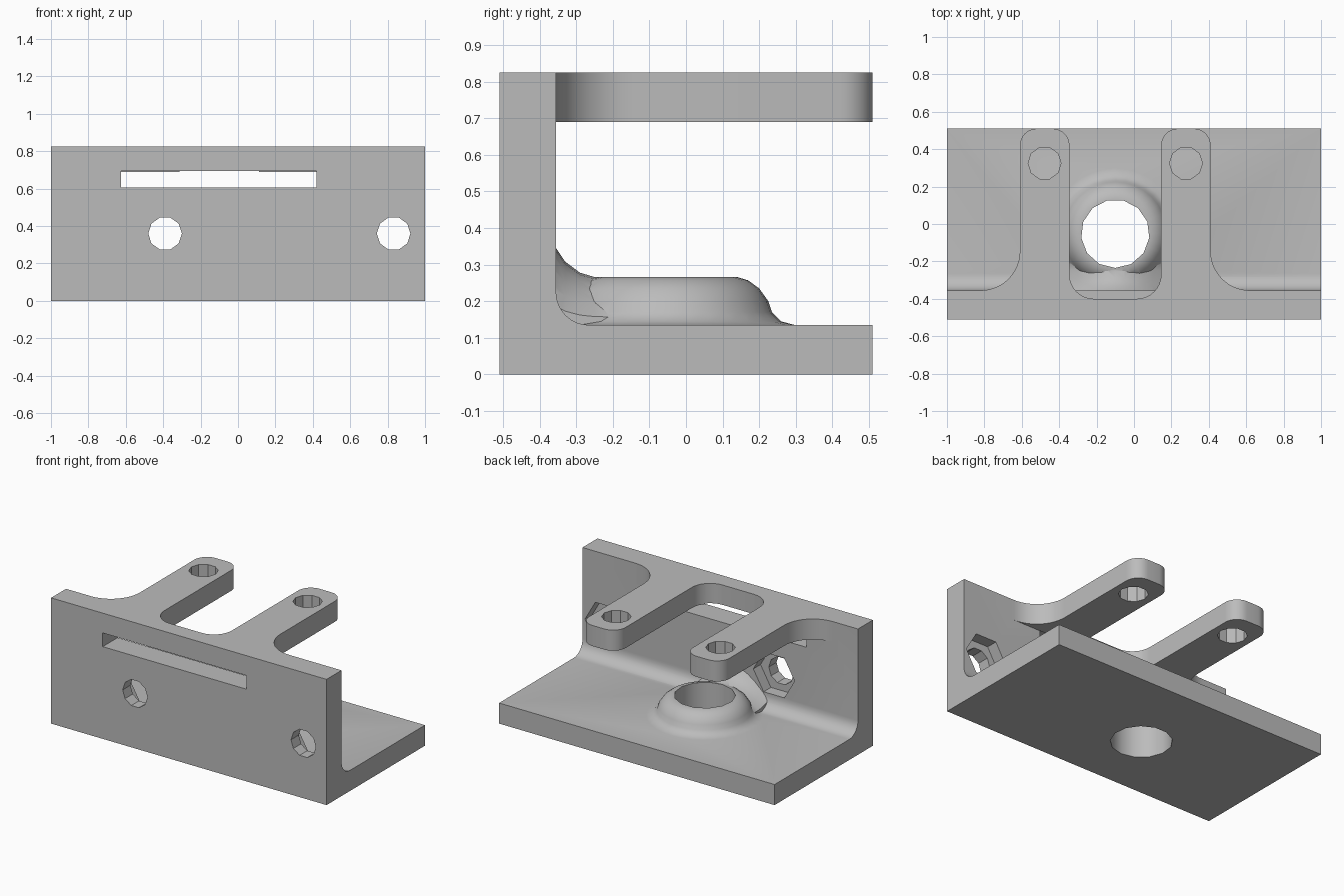
import bpy, bmesh
from math import sin, cos, pi, radians
from mathutils import Matrix, Vector

cube = bpy.data.objects.get("Cube")
if cube:
    bpy.data.objects.remove(cube, do_unlink=True)

AXIS = -0.1          # x of the plane the arms and boss are symmetric about
BASE_TOP, ARM_BOTTOM, TOP = 0.135, 0.69, 0.825
BACK, WALL, FRONT = 0.51, -0.355, -0.51


def arc(cx, cy, r, a0, a1, n=8):
    steps = [radians(a0 + (a1 - a0) * i / n) for i in range(n + 1)]
    return [(cx + r * cos(a), cy + r * sin(a)) for a in steps]


def mirrored(half):
    """Close a half outline about the symmetry plane."""
    return [(AXIS + u, v) for u, v in half] + [(AXIS - u, v) for u, v in reversed(half)]


def loft(name, sections):
    """Solid through a row of matching closed sections."""
    bm = bmesh.new()
    rings = [[bm.verts.new(p) for p in s] for s in sections]
    n = len(rings[0])
    for a, b in zip(rings, rings[1:]):
        for i in range(n):
            j = (i + 1) % n
            bm.faces.new((a[i], a[j], b[j], b[i]))
    bm.faces.new(rings[0])
    bm.faces.new(rings[-1])
    bmesh.ops.recalc_face_normals(bm, faces=bm.faces)
    mesh = bpy.data.meshes.new(name)
    bm.to_mesh(mesh)
    bm.free()
    obj = bpy.data.objects.new(name, mesh)
    bpy.context.collection.objects.link(obj)
    return obj


def prism_z(name, outline, z0, z1):
    return loft(name, [[(x, y, z) for x, y in outline] for z in (z0, z1)])


def prism_y(name, outline, y0, y1):
    return loft(name, [[(x, y, z) for x, z in outline] for y in (y0, y1)])


def combine(target, tool, operation):
    mod = target.modifiers.new(operation.title(), 'BOOLEAN')
    mod.operation, mod.solver, mod.object = operation, 'EXACT', tool
    bpy.context.view_layer.objects.active = target
    bpy.ops.object.modifier_apply(modifier=mod.name)
    bpy.data.objects.remove(tool, do_unlink=True)


def polygon(cx, cy, r, n, start=0):
    return arc(cx, cy, r, start, start + 360, n)[:-1]


# Angle section with a rounded inner corner
fillet = 0.09
profile = [(FRONT, 0), (BACK, 0), (BACK, BASE_TOP)]
profile += arc(WALL + fillet, BASE_TOP + fillet, fillet, 270, 180)
profile += [(WALL, TOP), (FRONT, TOP)]
bracket = loft("angle_bracket", [[(x, y, z) for y, z in profile] for x in (-1, 1)])

# Twin arm plate, with flared roots and rounded outer tips
half = [(0.72, -0.45)] + arc(0.72, -0.145, 0.21, 270, 180, 12) + arc(0.42, 0.42, 0.09, 0, 90)
combine(bracket, prism_z("arm_plate", mirrored(half), ARM_BOTTOM, TOP), 'UNION')

# Round boss on the base, turned from a rounded profile
boss_profile = [(0.355, 0.05), (0.355, 0.133), (0.31, 0.145), (0.285, 0.17), (0.275, 0.2),
                (0.25, 0.235), (0.22, 0.257), (0.19, 0.266)]
boss = loft("boss", [[(x, y, z) for x, y in polygon(AXIS, -0.05, r, 32)]
                     for r, z in boss_profile])
combine(bracket, boss, 'UNION')

# Blend between boss and wall, fading out to both sides
blend_profile = [(-0.4, 0), (-0.2, 0), (-0.2, 0.13), (-0.25, 0.133), (-0.29, 0.145),
                 (-0.33, 0.175), (-0.357, 0.215), (-0.4, 0.215)]
sections = []
for i in range(-5, 6):
    t = i / 5
    height = 0.35 + 0.65 * cos(t * pi / 2)
    sections.append([(AXIS + 0.25 * t, y, 0.1 + (z + 0.033) * height if z else 0.05)
                     for y, z in blend_profile])
combine(bracket, loft("boss_blend", sections), 'UNION')

# Gap between the arms, biting into the wall and rounding the inner tips
half = [(0, -0.4)] + arc(0.115, -0.27, 0.13, 270, 360) + arc(0.335, 0.42, 0.09, 180, 90)
half += [(0.335, 0.6), (0, 0.6)]
outline = mirrored(half[1:-1])
combine(bracket, prism_z("arm_gap", outline, ARM_BOTTOM, TOP + 0.1), 'DIFFERENCE')

# Bore through boss and base, and a hole in each arm tip
combine(bracket, prism_z("bore", polygon(AXIS, -0.052, 0.183, 13, -90), -0.1, 0.5), 'DIFFERENCE')
for side in (-1, 1):
    hole = polygon(AXIS + side * 0.378, 0.325, 0.088, 10)
    combine(bracket, prism_z("arm_hole", hole, 0.6, 0.9), 'DIFFERENCE')

# Wall screw holes with hexagonal nut pockets behind
for x in (-0.39, 0.832):
    combine(bracket, prism_y("screw_hole", polygon(x, 0.36, 0.09, 10), -0.6, -0.3), 'DIFFERENCE')
    combine(bracket, prism_y("nut_pocket", polygon(x, 0.36, 0.15, 6), -0.43, -0.3), 'DIFFERENCE')

# Long slot through the wall
slot = [(-0.625, 0.605), (0.42, 0.605), (0.42, 0.695), (-0.625, 0.695)]
combine(bracket, prism_y("wall_slot", slot, -0.6, WALL + 0.001), 'DIFFERENCE')

# Single grey material and shading
grey = bpy.data.materials.new("plain_grey")
grey.use_nodes = True
colour = (0.5, 0.5, 0.5, 1)
grey.diffuse_color = colour
grey.node_tree.nodes["Principled BSDF"].inputs["Base Color"].default_value = colour
bracket.data.materials.clear()
bracket.data.materials.append(grey)
for face in bracket.data.polygons:
    face.material_index = 0
bpy.ops.object.select_all(action='DESELECT')
bracket.select_set(True)
bpy.context.view_layer.objects.active = bracket
bpy.ops.object.shade_smooth_by_angle(angle=radians(32))
